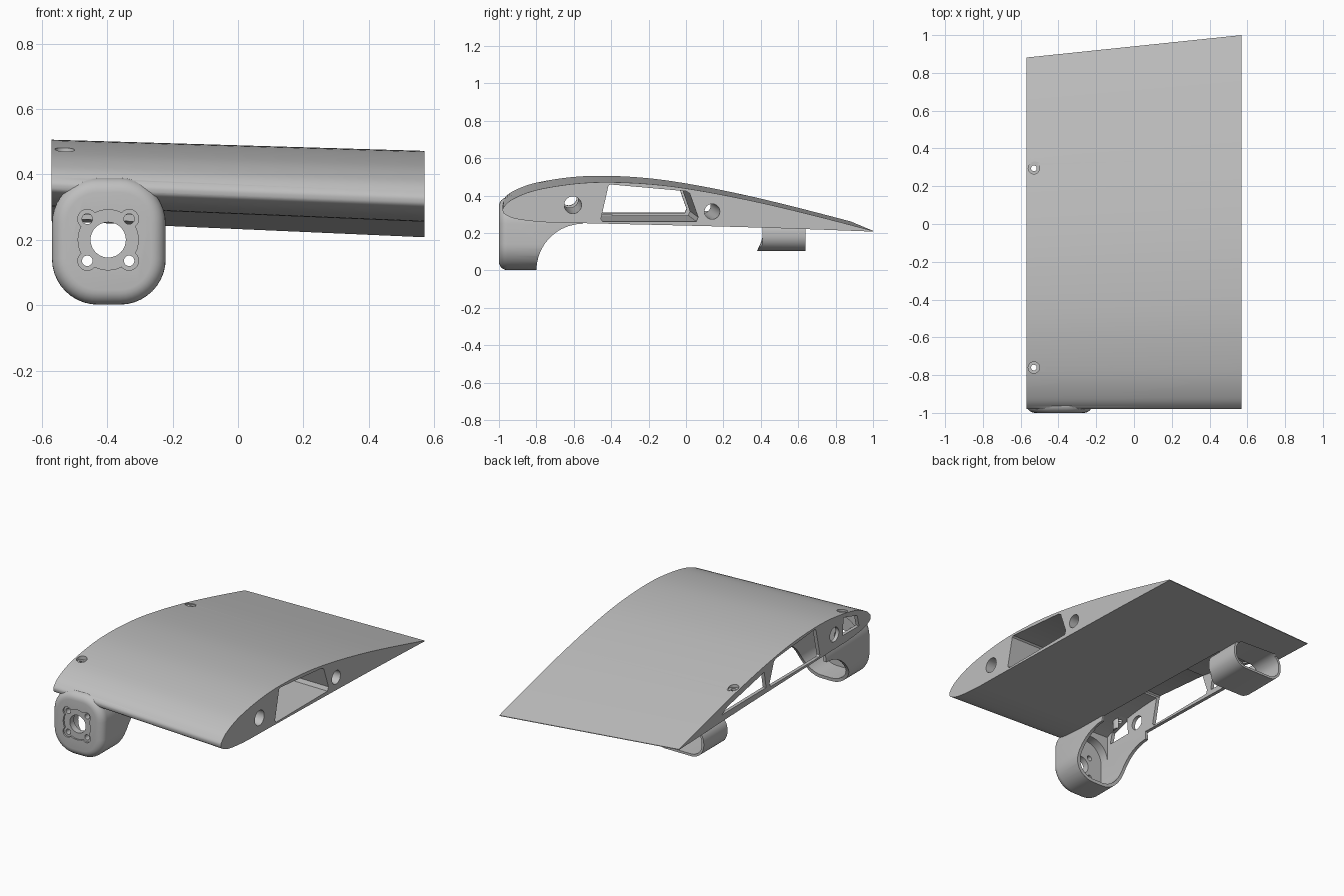
import bpy, bmesh, math

if "Cube" in bpy.data.objects:
    bpy.data.objects.remove(bpy.data.objects["Cube"])

grey = bpy.data.materials.new("light grey")
grey.use_nodes = True
grey.diffuse_color = (0.52, 0.52, 0.52, 1)
grey.node_tree.nodes["Principled BSDF"].inputs["Base Color"].default_value = (0.52, 0.52, 0.52, 1)

ROOT, TIP = -0.57, 0.57      # ends of the wing panel along x
NOSE, TAIL_Z = -0.98, 0.21


def place(x, y, z):
    """Map a point of the tip section to station x (taper and tilt)."""
    t = (TIP - x) / (TIP - ROOT)
    s = 1 - 0.06 * t
    return (x, NOSE + (y - NOSE) * s, TAIL_Z + 0.05 * t + (z - TAIL_Z) * s)


def skin(name, rings):
    """Closed solid through a list of equal-length rings."""
    bm = bmesh.new()
    rows = [[bm.verts.new(p) for p in ring] for ring in rings]
    n = len(rows[0])
    for a, b in zip(rows, rows[1:]):
        for i in range(n):
            j = (i + 1) % n
            bm.faces.new((a[i], a[j], b[j], b[i]))
    bm.faces.new(rows[0])
    bm.faces.new(rows[-1])
    bmesh.ops.recalc_face_normals(bm, faces=bm.faces)
    mesh = bpy.data.meshes.new(name)
    bm.to_mesh(mesh)
    bm.free()
    obj = bpy.data.objects.new(name, mesh)
    bpy.context.collection.objects.link(obj)
    mesh.materials.append(grey)
    return obj


def section_prism(name, pts, x0, x1):
    return skin(name, [[place(x, y, z) for y, z in pts] for x in (x0, x1)])


def circle(cy, cz, r, n=32):
    return [(cy + r * math.cos(2 * math.pi * i / n), cz + r * math.sin(2 * math.pi * i / n))
            for i in range(n)]


def rod(name, axis, a, b, r, start, end):
    """Cylinder along x, y or z, centred on (a, b) in the other two axes."""
    order = {"x": lambda u, v, w: (w, u, v), "y": lambda u, v, w: (u, w, v),
             "z": lambda u, v, w: (u, v, w)}[axis]
    return skin(name, [[order(u, v, w) for u, v in circle(a, b, r, 40)] for w in (start, end)])


def rounded_tube(name, half_w, z0, z1, radius, stations, cx=-0.395):
    """Rounded rectangle swept along y; stations are (y, inset)."""
    rings = []
    for y, inset in stations:
        ring = []
        w, lo, hi, r = half_w - inset, z0 + inset, z1 - inset, radius - inset
        corners = ((w - r, hi - r), (r - w, hi - r), (r - w, lo + r), (w - r, lo + r))
        for k, (px, pz) in enumerate(corners):
            for i in range(11):
                a = math.pi / 2 * (k + i / 10)
                ring.append((cx + px + r * math.cos(a), y, pz + r * math.sin(a)))
        rings.append(ring)
    return skin(name, rings)


def combine(obj, other, mode="DIFFERENCE"):
    mod = obj.modifiers.new("combine", "BOOLEAN")
    mod.operation, mod.object, mod.solver = mode, other, "EXACT"
    bpy.context.view_layer.objects.active = obj
    bpy.ops.object.modifier_apply(modifier=mod.name)
    bpy.data.objects.remove(other)


def smooth(pts, steps=6):
    """Open Catmull-Rom curve through the points."""
    p = [pts[0]] + pts + [pts[-1]]
    out = []
    for i in range(1, len(p) - 2):
        for k in range(steps):
            t = k / steps
            out.append(tuple(0.5 * (2 * b + (c - a) * t + (2 * a - 5 * b + 4 * c - d) * t ** 2
                                    + (3 * b - a - 3 * c + d) * t ** 3)
                             for a, b, c, d in zip(*p[i - 1:i + 3])))
    return out + [pts[-1]]


# Wing panel: tapered airfoil
airfoil = smooth([(1, .212), (.7, .29), (.4, .362), (.1, .422), (-.15, .458), (-.4, .472),
                  (-.6, .463), (-.8, .43), (-.92, .385), (-.97, .345), (-.98, .32),
                  (-.965, .298), (-.9, .274), (-.75, .258), (-.55, .253), (0, .24),
                  (.5, .226), (1, .208)])
wing = section_prism("wing_panel", airfoil, ROOT, TIP)

# Motor pod with rounded front rim and scooped back
rim = 0.045
front = [(-1 + rim * (1 - math.cos(a)), rim * (1 - math.sin(a)))
         for a in (math.pi / 2 * i / 6 for i in range(7))]
pod = rounded_tube("motor_pod", .174, .002, .39, .14, front + [(-.55, 0)])
combine(pod, rod("scoop", "x", -.55, 0, .25, -1, 1))
combine(wing, pod, "UNION")

# Rear fairing with a forward lower lip
fairing = rounded_tube("rear_fairing", .174, .105, .29, .085, [(.41, 0), (.64, 0)])
for v in fairing.data.vertices:
    if v.co.y < .42 and v.co.z < .14:
        v.co.y -= (.14 - v.co.z) * .85
combine(wing, fairing, "UNION")

# Root bay, open below, and the hollows of pod and fairing
roof = [(y, z - .03) for y, z in airfoil[:len(airfoil) // 2] if -.9 < y < .56]
bay = roof + [(roof[-1][0], .2), (roof[0][0], .2)]
combine(wing, section_prism("bay", bay, -.548, -.236))
combine(wing, rounded_tube("pod_hollow", .154, .022, .37, .12, [(-.95, 0), (-.53, 0)]))
combine(wing, rounded_tube("fairing_hollow", .16, .119, .276, .071, [(.3, 0), (.66, 0)]))

# Screw bosses under the top skin, then countersunk holes
for y, top in ((-.76, .477), (.295, .413)):
    combine(wing, rod("boss", "z", -.525, y, .036, top - .09, top - .012), "UNION")
    combine(wing, rod("screw_hole", "z", -.53, y, .015, top - .15, top + .1))
    combine(wing, rod("countersink", "z", -.53, y, .03, top - .018, top + .1))

# Tunnels along the span and windows in the root rib
tunnel = [(-.455, .275), (-.415, .452), (-.405, .46), (0, .424), (.02, .412),
          (.065, .285), (.055, .262), (-.445, .262)]
rear_window = [(.1, .272), (.12, .38), (.5, .3), (.56, .268)]
front_window = [(-.86, .31), (-.84, .385), (-.7, .425), (-.69, .31)]
combine(wing, section_prism("tunnel", tunnel, -.62, .62))
combine(wing, section_prism("spar_hole", circle(-.605, .35, .046), -.62, .62))
combine(wing, section_prism("rear_spar_hole", circle(.14, .315, .041), -.3, .62))
combine(wing, section_prism("rear_window", rear_window, -.62, -.5))
combine(wing, section_prism("front_window", front_window, -.62, -.5))

# Motor mount: shallow recess, shaft hole and four screws
MX, MZ = -.397, .2
combine(wing, rod("recess", "y", MX, MZ, .092, -1.1, -.99))
combine(wing, rod("shaft_hole", "y", MX, MZ, .054, -1.1, -.8))
for sx in (-1, 1):
    for sz in (-1, 1):
        x, z = MX + sx * .064, MZ + sz * .064
        combine(wing, rod("screw_recess", "y", x, z, .029, -1.1, -.99))
        combine(wing, rod("screw_bore", "y", x, z, .016, -1.1, -.9))

# Smooth skin with crisp edges
bpy.ops.object.select_all(action="DESELECT")
wing.select_set(True)
bpy.context.view_layer.objects.active = wing
bpy.ops.object.shade_smooth_by_angle(angle=math.radians(30))
